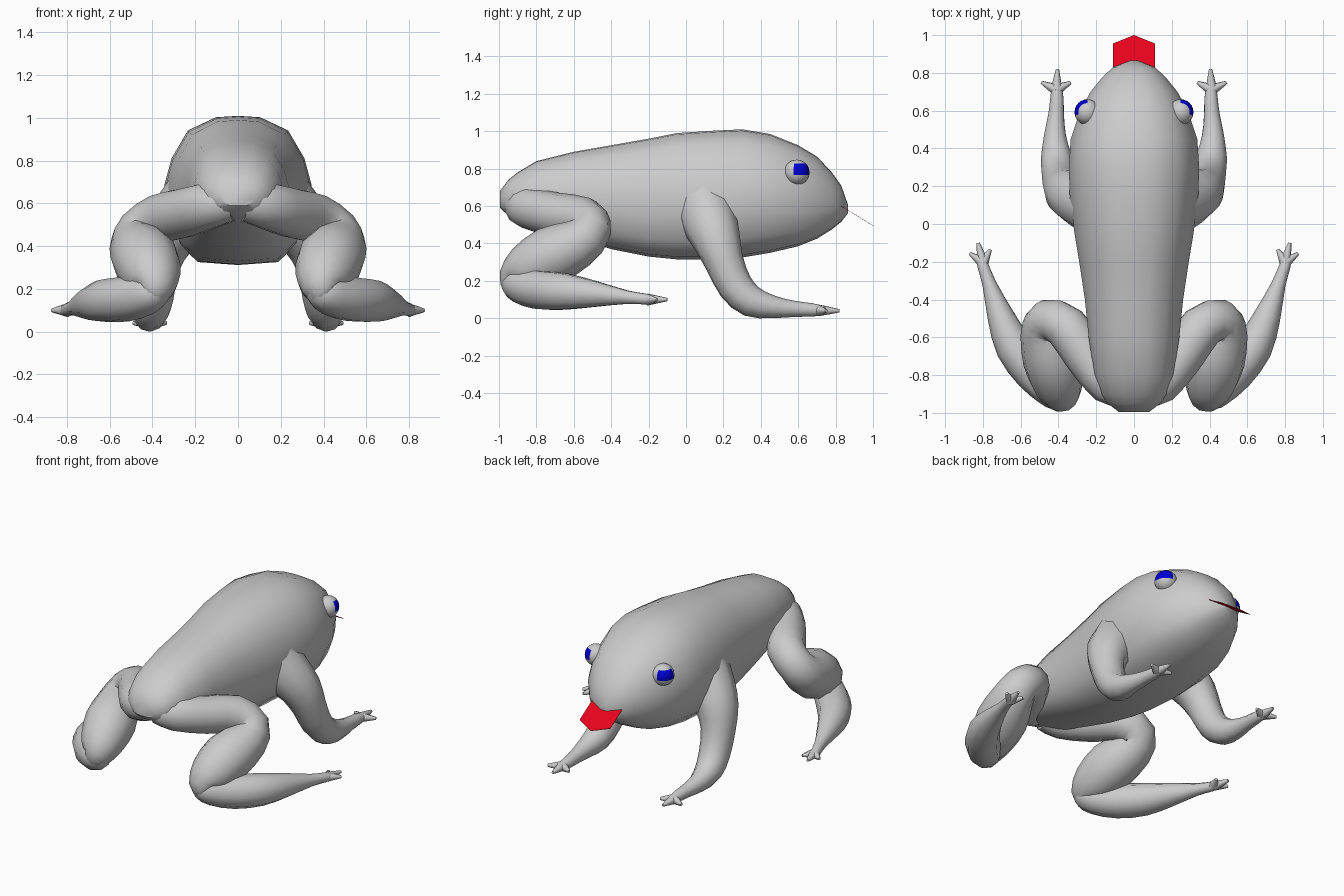
import bpy, bmesh, math
from mathutils import Vector

if "Cube" in bpy.data.objects:
    bpy.data.objects.remove(bpy.data.objects["Cube"])


def material(name, rgb):
    m = bpy.data.materials.new(name)
    m.diffuse_color = (*rgb, 1)
    m.use_nodes = True
    m.node_tree.nodes["Principled BSDF"].inputs["Base Color"].default_value = m.diffuse_color
    return m


GREY = material("skin grey", (0.6, 0.6, 0.6))
BLUE = material("eye blue", (0.0, 0.0, 0.65))
RED = material("tongue red", (0.82, 0.001, 0.012))


def finish(bm, name, mats, angle=40):
    bmesh.ops.recalc_face_normals(bm, faces=bm.faces)
    me = bpy.data.meshes.new(name)
    bm.to_mesh(me)
    bm.free()
    for m in mats:
        me.materials.append(m)
    ob = bpy.data.objects.new(name, me)
    bpy.context.collection.objects.link(ob)
    bpy.ops.object.select_all(action='DESELECT')
    ob.select_set(True)
    bpy.context.view_layer.objects.active = ob
    bpy.ops.object.shade_smooth_by_angle(angle=math.radians(angle))
    return ob


def skin_rings(bm, rings):
    """Bridge closed rings of points and cap both ends."""
    vs = [[bm.verts.new(p) for p in r] for r in rings]
    n = len(vs[0])
    for a, b in zip(vs, vs[1:]):
        for i in range(n):
            j = (i + 1) % n
            bm.faces.new((a[i], a[j], b[j], b[i]))
    bm.faces.new(vs[0])
    bm.faces.new(vs[-1])


def smooth_path(pts, sub):
    """Catmull-Rom through (x, y, z, radius) points."""
    p = [Vector(q) for q in pts]
    p = [2 * p[0] - p[1]] + p + [2 * p[-1] - p[-2]]
    out = []
    for i in range(1, len(p) - 2):
        a, b, c, d = p[i - 1:i + 3]
        for k in range(sub):
            t = k / sub
            out.append(0.5 * (2 * b + (c - a) * t + (2 * a - 5 * b + 4 * c - d) * t * t
                              + (3 * b - a - 3 * c + d) * t ** 3))
    return out + [p[-2]]


def tube(bm, pts, side, sides=10, sub=2):
    """Round limb following a path, mirrored by side."""
    path = smooth_path(pts, sub)
    pos = [Vector((q[0] * side, q[1], q[2])) for q in path]
    u, rings = None, []
    for i, c in enumerate(pos):
        t = (pos[min(i + 1, len(pos) - 1)] - pos[max(i - 1, 0)]).normalized()
        u = t.orthogonal() if u is None else u - t * u.dot(t)
        u.normalize()
        v = t.cross(u)
        r = max(path[i][3], 0.003)
        rings.append([c + r * (math.cos(a) * u + math.sin(a) * v)
                      for a in (2 * math.pi * k / sides for k in range(sides))])
    skin_rings(bm, rings)


# Body: stations (y, half width, bottom z, top z)
stations = [(-0.995, 0.08, 0.59, 0.68), (-0.95, 0.14, 0.55, 0.74), (-0.90, 0.175, 0.53, 0.78),
            (-0.80, 0.21, 0.49, 0.84), (-0.60, 0.24, 0.43, 0.89), (-0.40, 0.26, 0.37, 0.925),
            (-0.20, 0.29, 0.33, 0.96), (-0.05, 0.315, 0.315, 0.99), (0.15, 0.34, 0.312, 1.003),
            (0.30, 0.345, 0.325, 1.01), (0.45, 0.335, 0.35, 0.985), (0.60, 0.285, 0.385, 0.925),
            (0.70, 0.23, 0.425, 0.865), (0.78, 0.165, 0.475, 0.78), (0.83, 0.11, 0.515, 0.71),
            (0.865, 0.02, 0.56, 0.61)]
half = [(0, 1), (0.3, 0.98), (0.68, 0.80), (0.9, 0.42), (1, 0.05), (0.97, -0.33),
        (0.84, -0.7), (0.55, -0.96), (0, -1)]
section = half + [(-x, z) for x, z in half[-2:0:-1]]
bm = bmesh.new()
skin_rings(bm, [[Vector((x * w, y, (lo + hi) / 2 + z * (hi - lo) / 2)) for x, z in section]
                for y, w, lo, hi in stations])
finish(bm, "body", [GREY])

# Limb paths: (x, y, z, radius)
thigh_shin = [(0.03, -0.885, 0.605, 0.09), (0.13, -0.85, 0.59, 0.11), (0.25, -0.70, 0.555, 0.118),
              (0.36, -0.545, 0.53, 0.118), (0.455, -0.51, 0.47, 0.112), (0.47, -0.58, 0.40, 0.132),
              (0.432, -0.72, 0.335, 0.157), (0.402, -0.85, 0.26, 0.135), (0.395, -0.915, 0.20, 0.095),
              (0.42, -0.925, 0.16, 0.05)]
hind_foot = [(0.36, -0.975, 0.24, 0.02), (0.38, -0.93, 0.205, 0.077), (0.43, -0.88, 0.175, 0.097),
             (0.53, -0.785, 0.152, 0.106), (0.635, -0.65, 0.143, 0.1), (0.705, -0.49, 0.13, 0.072),
             (0.765, -0.32, 0.113, 0.038), (0.80, -0.22, 0.103, 0.03), (0.815, -0.18, 0.10, 0.02)]
arm = [(0.20, 0.10, 0.60, 0.165), (0.28, 0.13, 0.51, 0.15), (0.345, 0.165, 0.42, 0.13),
       (0.38, 0.205, 0.30, 0.105), (0.395, 0.265, 0.17, 0.095), (0.41, 0.35, 0.09, 0.085),
       (0.418, 0.47, 0.06, 0.06), (0.412, 0.58, 0.05, 0.043), (0.408, 0.67, 0.045, 0.036),
       (0.41, 0.735, 0.04, 0.026)]


def digits(bm, root, tips, side):
    for tip in tips:
        mid = [(a + b) / 2 for a, b in zip(root, tip)]
        tube(bm, [(*root, 0.032), (*mid, 0.021), (*tip, 0.009)], side, 6)


for s, label in ((1, "right"), (-1, "left")):
    bm = bmesh.new()
    tube(bm, thigh_shin, s, 12)
    finish(bm, label + "_thigh_and_shin", [GREY], 60)

    bm = bmesh.new()
    tube(bm, hind_foot, s)
    digits(bm, (0.80, -0.205, 0.10), [(0.87, -0.155, 0.10), (0.825, -0.10, 0.10),
                                      (0.76, -0.135, 0.10)], s)
    finish(bm, label + "_hind_foot", [GREY], 60)

    bm = bmesh.new()
    tube(bm, arm, s)
    digits(bm, (0.41, 0.71, 0.042), [(0.49, 0.75, 0.04), (0.405, 0.82, 0.04),
                                     (0.335, 0.75, 0.04)], s)
    finish(bm, label + "_arm_and_hand", [GREY], 60)

    # Eye: ball with a blue patch facing outwards and forwards
    bm = bmesh.new()
    bmesh.ops.create_uvsphere(bm, u_segments=24, v_segments=16, radius=1)
    for f in bm.faces:
        d = f.calc_center_median().normalized()
        if d.x * s > 0 and d.y > -0.2 and -0.28 < d.z < 0.72:
            f.material_index = 1
    for v in bm.verts:
        v.co = v.co * 0.068 + Vector((0.247 * s, 0.592, 0.78))
    finish(bm, label + "_eye", [GREY, BLUE])

# Tongue: thin sloping plate
bm = bmesh.new()
outline = [(0, 0.83), (0.112, 0.83), (0.112, 0.955), (0, 1.0), (-0.112, 0.955), (-0.112, 0.83)]
skin_rings(bm, [[Vector((x, y, 0.60 - (y - 0.83) * 0.62 + dz)) for x, y in outline]
                for dz in (-0.001, 0.001)])
finish(bm, "tongue", [RED], 20)
